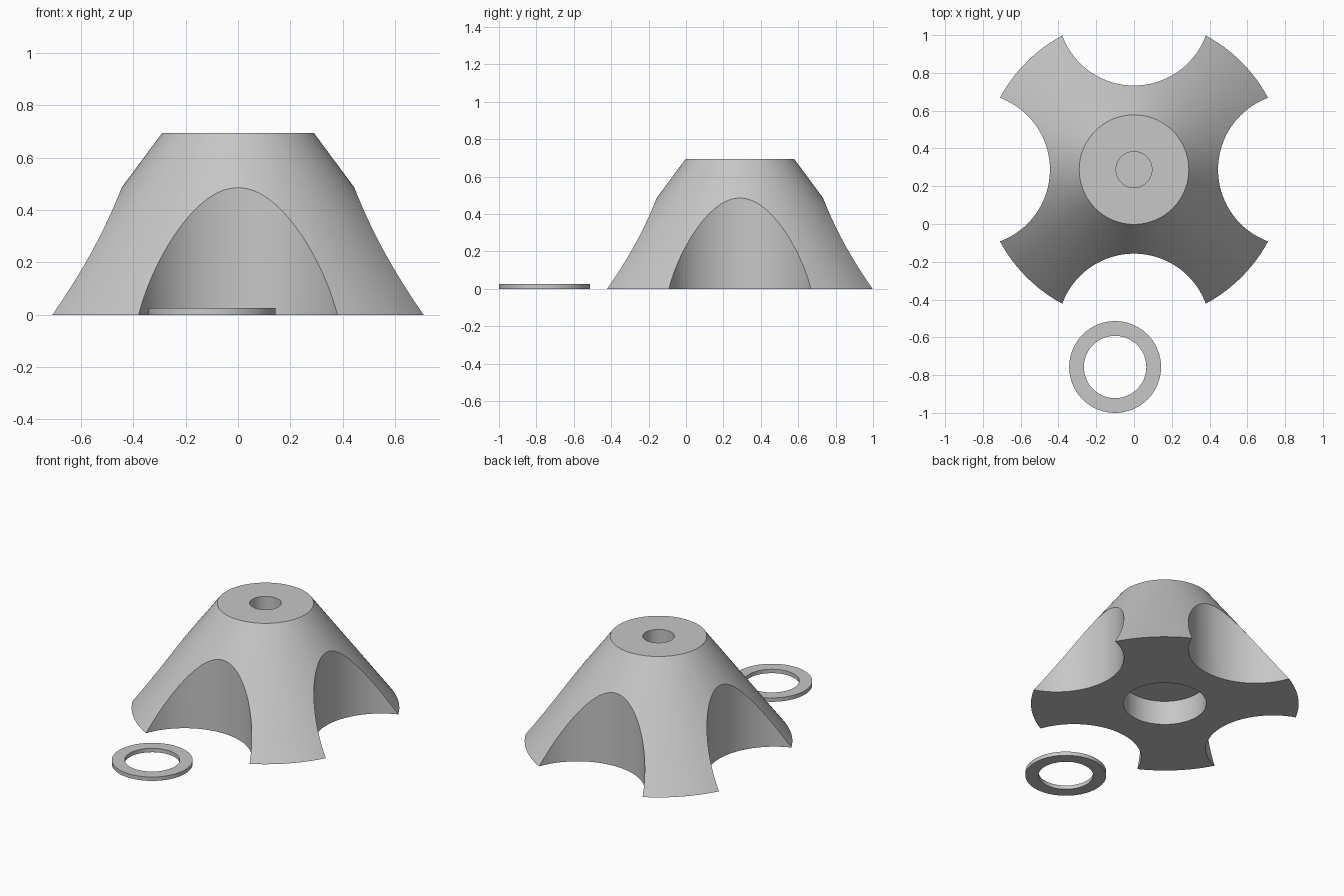
import bpy, bmesh, math
from mathutils import Vector

if "Cube" in bpy.data.objects:
    bpy.data.objects.remove(bpy.data.objects["Cube"])

grey = bpy.data.materials.new("light grey")
grey.diffuse_color = (0.57, 0.57, 0.57, 1)
grey.use_nodes = True
grey.node_tree.nodes["Principled BSDF"].inputs["Base Color"].default_value = grey.diffuse_color


def lathe(name, profile, loc, closed=False, steps=128):
    """Spin an (r, z) profile around the vertical axis."""
    bm = bmesh.new()
    vs = [bm.verts.new((r, 0, z)) for r, z in profile]
    es = [bm.edges.new(p) for p in zip(vs, vs[1:])]
    if closed:
        es.append(bm.edges.new((vs[-1], vs[0])))
    bmesh.ops.spin(bm, geom=vs + es, axis=(0, 0, 1), cent=(0, 0, 0),
                   angle=2 * math.pi, steps=steps, use_merge=False)
    bmesh.ops.remove_doubles(bm, verts=bm.verts[:], dist=1e-5)
    bmesh.ops.recalc_face_normals(bm, faces=bm.faces[:])
    me = bpy.data.meshes.new(name)
    bm.to_mesh(me)
    bm.free()
    me.materials.append(grey)
    ob = bpy.data.objects.new(name, me)
    ob.location = loc
    bpy.context.collection.objects.link(ob)
    return ob


def smooth(ob):
    bpy.ops.object.select_all(action='DESELECT')
    ob.select_set(True)
    bpy.context.view_layer.objects.active = ob
    bpy.ops.object.shade_smooth_by_angle(angle=math.radians(25))


# Conical stand with a blind hole on top and a round pocket underneath
centre = Vector((0, 0.288, 0))
stand = lathe("conical_stand", [
    (0, 0.16), (0.25, 0.16), (0.25, 0), (0.805, 0),
    (0.29, 0.695), (0.095, 0.695), (0.095, 0.35), (0, 0.35)], centre)

# Four round scallops cut the cone into legs
bpy.context.view_layer.objects.active = stand
for i in range(4):
    a = i * math.pi / 2
    offset = Vector((math.cos(a), math.sin(a), 0)) * 0.85
    cutter = lathe("scallop_cutter", [(0, -0.2), (0.405, -0.2), (0.405, 0.9), (0, 0.9)],
                   centre + offset)
    cutter.hide_render = True
    mod = stand.modifiers.new("scallop", 'BOOLEAN')
    mod.operation = 'DIFFERENCE'
    mod.solver = 'EXACT'
    mod.object = cutter
    bpy.ops.object.modifier_apply(modifier=mod.name)
    bpy.data.objects.remove(cutter)
smooth(stand)

# Loose flat ring in front of the stand
ring = lathe("flat_ring", [(0.165, 0), (0.243, 0), (0.243, 0.026), (0.165, 0.026)],
             (-0.1, -0.757, 0), closed=True)
smooth(ring)
